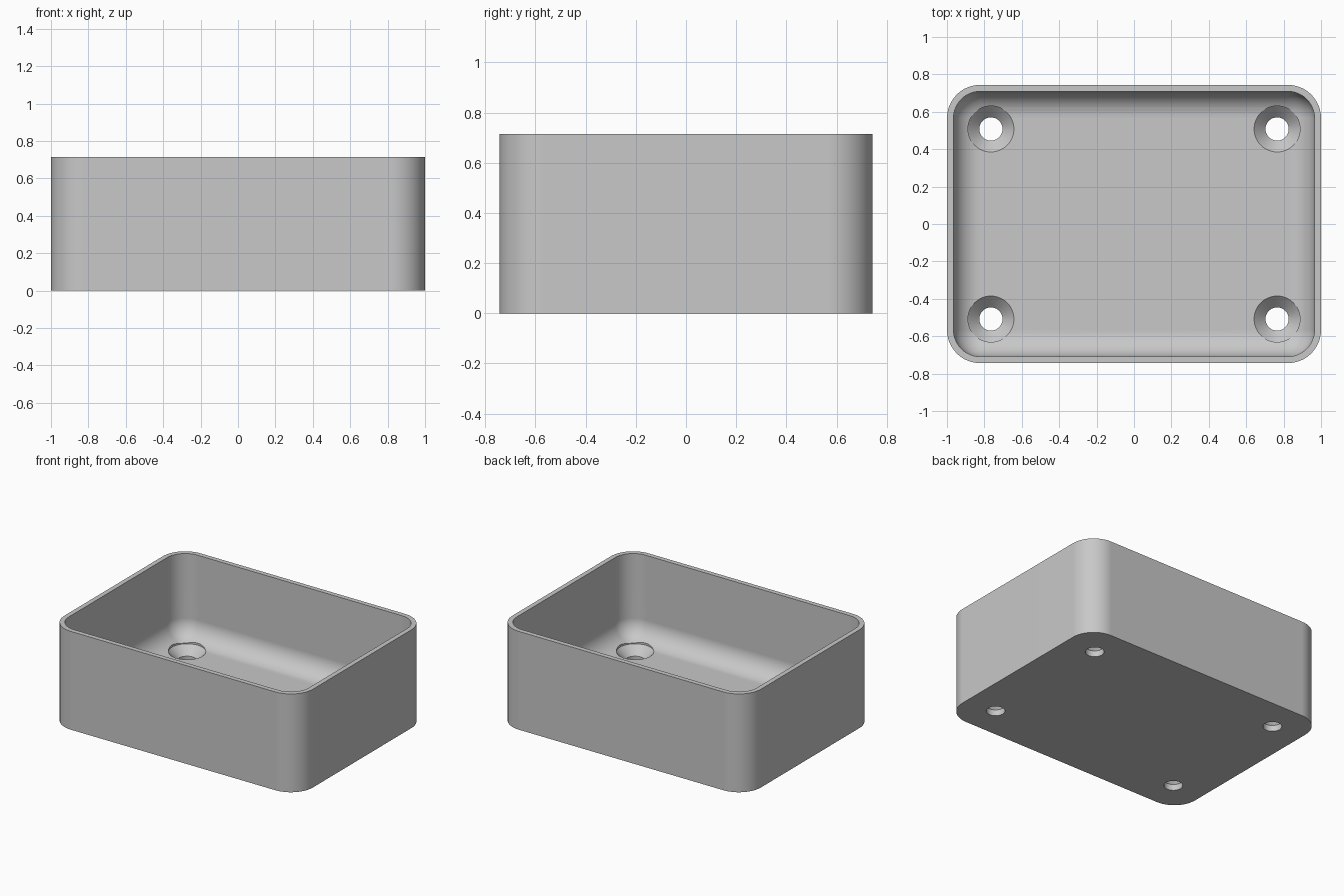
import bpy
import bmesh
from math import pi, sin, cos

if "Cube" in bpy.data.objects:
    bpy.data.objects.remove(bpy.data.objects["Cube"])

HALF_X, HALF_Y, HEIGHT = 1.0, 0.744, 0.715
CORNER, WALL, FLOOR, FILLET = 0.178, 0.035, 0.105, 0.14
HOLE_X, HOLE_Y, HOLE_R, SINK_R = 0.765, 0.508, 0.062, 0.123
STEPS = 12

grey = bpy.data.materials.new("light_grey")
grey.use_nodes = True
grey.diffuse_color = (0.58, 0.58, 0.58, 1)
grey.node_tree.nodes["Principled BSDF"].inputs["Base Color"].default_value = grey.diffuse_color


def rounded_ring(bm, inset, z):
    """Ring of vertices around a rounded rectangle, inset from the outside."""
    r = CORNER - inset
    cx, cy = HALF_X - CORNER, HALF_Y - CORNER
    ring = []
    for q, (sx, sy) in enumerate([(1, 1), (-1, 1), (-1, -1), (1, -1)]):
        for i in range(STEPS + 1):
            a = (q + i / STEPS) * pi / 2
            ring.append(bm.verts.new((sx * cx + r * cos(a), sy * cy + r * sin(a), z)))
    return ring


def circle_ring(bm, x, y, r, z, count=48):
    return [bm.verts.new((x + r * cos(2 * pi * i / count), y + r * sin(2 * pi * i / count), z))
            for i in range(count)]


def loft(bm, rings):
    """Skin consecutive rings and close both ends."""
    for a, b in zip(rings, rings[1:]):
        n = len(a)
        for i in range(n):
            j = (i + 1) % n
            bm.faces.new((a[i], a[j], b[j], b[i]))
    bm.faces.new(rings[0][::-1])
    bm.faces.new(rings[-1])


def make_object(name, bm):
    bmesh.ops.recalc_face_normals(bm, faces=bm.faces)
    mesh = bpy.data.meshes.new(name)
    bm.to_mesh(mesh)
    bm.free()
    mesh.materials.append(grey)
    obj = bpy.data.objects.new(name, mesh)
    bpy.context.collection.objects.link(obj)
    return obj


# Open tray: outside wall, rim, inside wall, floor fillet, floor
bm = bmesh.new()
rings = [rounded_ring(bm, 0, 0), rounded_ring(bm, 0, HEIGHT), rounded_ring(bm, WALL, HEIGHT)]
for i in range(STEPS + 1):
    a = i / STEPS * pi / 2
    rings.append(rounded_ring(bm, WALL + FILLET * (1 - cos(a)), FLOOR + FILLET * (1 - sin(a))))
loft(bm, rings)
tray = make_object("tray", bm)

# Countersunk screw holes, one in each corner of the floor
bm = bmesh.new()
profile = [(HOLE_R, -0.1), (HOLE_R, FLOOR - (SINK_R - HOLE_R)), (SINK_R, FLOOR), (SINK_R, FLOOR + 0.15)]
for sx in (-1, 1):
    for sy in (-1, 1):
        loft(bm, [circle_ring(bm, sx * HOLE_X, sy * HOLE_Y, r, z) for r, z in profile])
cutter = make_object("screw_hole_cutter", bm)
cutter.hide_render = True

bpy.ops.object.select_all(action="DESELECT")
tray.select_set(True)
bpy.context.view_layer.objects.active = tray
cut = tray.modifiers.new("screw_holes", "BOOLEAN")
cut.operation = "DIFFERENCE"
cut.solver = "EXACT"
cut.object = cutter
bpy.ops.object.modifier_apply(modifier=cut.name)
bpy.data.objects.remove(cutter)

# Smooth curves with crisp rim and hole edges
bpy.ops.object.shade_smooth_by_angle(angle=pi / 6)
weighted = tray.modifiers.new("weighted_normals", "WEIGHTED_NORMAL")
weighted.keep_sharp = True
